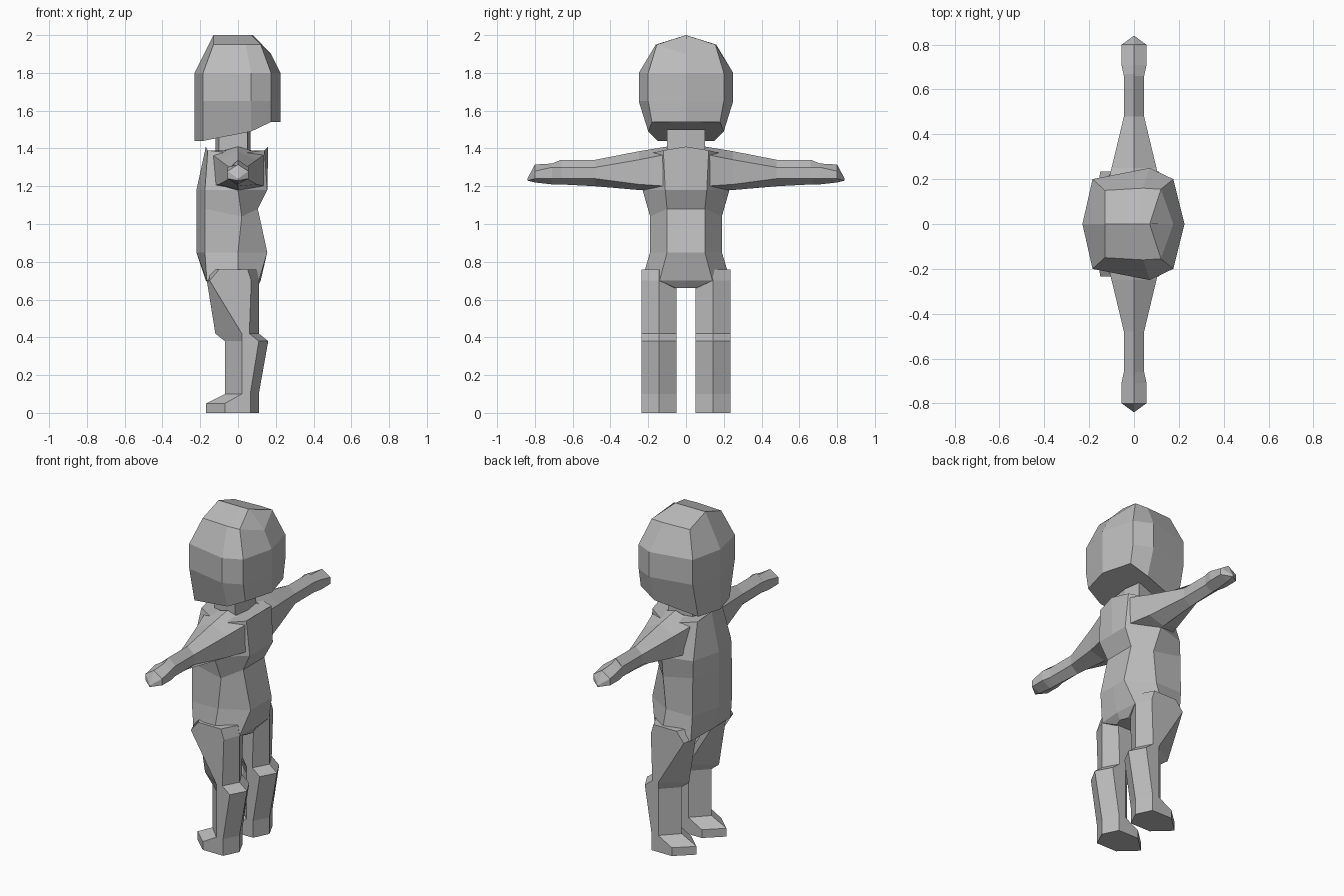
import bpy
import bmesh

if "Cube" in bpy.data.objects:
    bpy.data.objects.remove(bpy.data.objects["Cube"], do_unlink=True)

# Single plain grey
grey = bpy.data.materials.new("plain grey")
grey.use_nodes = True
colour = (0.5, 0.5, 0.5, 1)
grey.diffuse_color = colour
grey.node_tree.nodes["Principled BSDF"].inputs["Base Color"].default_value = colour


def loft(name, rings):
    """Skin a stack of equal-sized vertex loops and close both ends."""
    bm = bmesh.new()
    loops = [[bm.verts.new(p) for p in ring] for ring in rings]
    count = len(loops[0])
    for low, high in zip(loops, loops[1:]):
        for i in range(count):
            j = (i + 1) % count
            bm.faces.new((low[i], low[j], high[j], high[i]))
    bm.faces.new(loops[0])
    bm.faces.new(loops[-1])
    bmesh.ops.remove_doubles(bm, verts=bm.verts, dist=0.0005)
    bmesh.ops.recalc_face_normals(bm, faces=bm.faces)
    mesh = bpy.data.meshes.new(name)
    bm.to_mesh(mesh)
    bm.free()
    mesh.materials.append(grey)
    part = bpy.data.objects.new(name, mesh)
    bpy.context.collection.objects.link(part)
    return part


def mirrored(half, centre=0):
    """Complete a half loop (first and last points on the centre plane)."""
    other = [(x, -y, z) for x, y, z in half[-2:0:-1]]
    return [(x, y + centre, z) for x, y, z in half + other]


def half_ring(xs, ys, zs):
    """Half loop from front to back; a single height makes it level."""
    if not isinstance(zs, tuple):
        zs = (zs,) * len(xs)
    return list(zip(xs, ys, zs))


# Head: wide faceted helmet shape with a sloping underside
head_x = (-.23, -.185, .07, .175, .225)
head_y = (0, .2, .25, .2, 0)
head = [
    half_ring(head_x, (0, .15, .2, .18, 0), (1.44, 1.44, 1.49, 1.54, 1.54)),
    half_ring(head_x, head_y, 1.65),
    half_ring(head_x, head_y, 1.8),
    half_ring((-.13, -.13, .04, .12, .175), (0, .15, .16, .155, 0),
              (2, 1.95, 1.95, 1.95, 1.9)),
    half_ring((-.13, -.1, .02, .07, .08), (0, 0, 0, 0, 0), 2),
]
loft("head", [mirrored(r) for r in head])

# Neck
neck_x = (-.12, -.1, .05, .065)
neck_y = (0, .08, .1, 0)
loft("neck", [mirrored(half_ring(neck_x, neck_y, z)) for z in (1.36, 1.5)])

# Torso: hips, waist, chest and sloping shoulders
torso = [
    half_ring((-.12, -.08, 0, .08, .1), (0, .06, .08, .05, 0), .66),
    half_ring((-.17, -.165, 0, .11, .12), (0, .19, .235, .14, 0), .7),
    half_ring((-.22, -.175, 0, .155, .155), (0, .19, .19, .1, 0), .85),
    half_ring((-.22, -.175, .02, .105, .105), (0, .185, .19, .1, 0),
              (1.08, 1.08, 1.04, 1.08, 1.08)),
    half_ring((-.22, -.175, 0, .155, .155), (0, .18, .23, .11, 0), 1.18),
    half_ring((-.17, -.16, 0, .14, .16), (0, .12, .2, .12, 0),
              (1.41, 1.39, 1.37, 1.39, 1.41)),
]
loft("torso", [mirrored(r) for r in torso])


def arm_ring(y, width, top, upper, lower, bottom):
    return [(0, y, top), (width, y, upper), (width, y, lower),
            (0, y, bottom), (-width, y, lower), (-width, y, upper)]


arm = [
    arm_ring(.1, .14, 1.41, 1.37, 1.2, 1.17),
    arm_ring(.25, .1, 1.385, 1.34, 1.21, 1.18),
    arm_ring(.48, .045, 1.34, 1.3, 1.24, 1.2),
    arm_ring(.67, .045, 1.34, 1.3, 1.24, 1.21),
]
hand = [
    arm_ring(.66, .045, 1.34, 1.3, 1.24, 1.21),
    arm_ring(.71, .056, 1.32, 1.3, 1.24, 1.21),
    arm_ring(.8, .055, 1.315, 1.28, 1.24, 1.22),
    arm_ring(.84, 0, 1.24, 1.24, 1.23, 1.23),
]


def leg_ring(z, front, front_corner, back_corner, back, side):
    """Hexagonal section, ridged at the front and the back."""
    half = half_ring((front, front_corner, back_corner, back),
                     (0, .0925, .0925, 0), z)
    return mirrored(half, .1425 * side)


# Arms, hands, thighs, and lower legs with feet, one of each per side
for side, label in ((1, "right"), (-1, "left")):
    for name, rings in (("arm", arm), ("hand", hand)):
        loft(label + "_" + name,
             [[(x, y * side, z) for x, y, z in r] for r in rings])
    loft(label + "_thigh", [
        leg_ring(.38, -.07, .02, .06, .11, side),
        leg_ring(.42, -.12, .02, .06, .11, side),
        leg_ring(.7, -.165, -.15, .07, .11, side),
        leg_ring(.76, -.15, -.1, .05, .1, side),
    ])
    loft(label + "_lower_leg", [
        leg_ring(0, -.17, -.07, .065, .11, side),
        leg_ring(.05, -.17, -.07, .065, .11, side),
        leg_ring(.1, -.07, .02, .065, .11, side),
        leg_ring(.38, -.07, .02, .11, .16, side),
        leg_ring(.42, -.07, .02, .06, .11, side),
    ])
